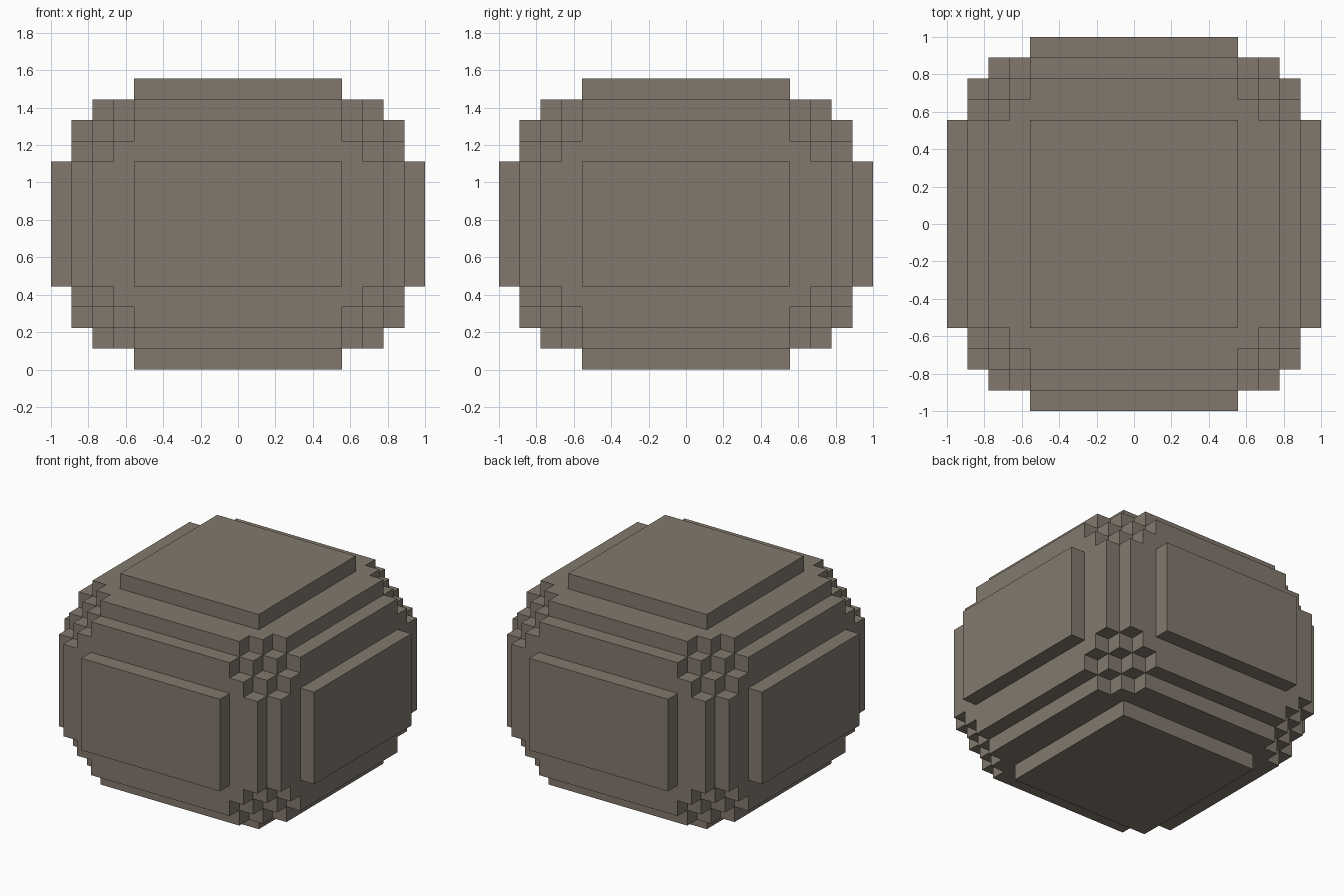
import bpy
import bmesh
from itertools import product
from mathutils import Vector

cube = bpy.data.objects.get("Cube")
if cube:
    bpy.data.objects.remove(cube, do_unlink=True)

UNIT = 1 / 9                 # one block
HALF = (9, 9, 7)             # half size in blocks along x, y, z
# Blocks present, as sorted insets from the three nearest outer sides:
# side plates, edge bars, and the two kinds of corner steps
STEPS = ((0, 4, 4), (1, 2, 4), (1, 3, 3), (2, 2, 3))


def cuts(half):
    """Grid lines along one axis; the wide middle cell has inset 4."""
    low = [-half + i for i in range(5)]
    return low + [-v for v in reversed(low)]


def filled(cell):
    if min(cell) < 0 or max(cell) > 8:
        return False
    insets = sorted(min(c, 8 - c) for c in cell)
    return any(all(a >= b for a, b in zip(insets, s)) for s in STEPS)


# Stone colour
stone = bpy.data.materials.new("warm grey stone")
stone.use_nodes = True
colour = (0.223, 0.191, 0.153, 1)
stone.diffuse_color = colour
stone.node_tree.nodes["Principled BSDF"].inputs["Base Color"].default_value = colour

# Outer skin: one quad wherever a filled cell meets an empty one
lines = [cuts(h) for h in HALF]
bm = bmesh.new()
for cell in product(range(9), repeat=3):
    if not filled(cell):
        continue
    for axis, side in product(range(3), (0, 1)):
        neighbour = list(cell)
        neighbour[axis] += 2 * side - 1
        if filled(neighbour):
            continue
        u, v = (axis + 1) % 3, (axis + 2) % 3
        quad = []
        for du, dv in ((0, 0), (1, 0), (1, 1), (0, 1)):
            p = Vector()
            p[axis] = lines[axis][cell[axis] + side]
            p[u] = lines[u][cell[u] + du]
            p[v] = lines[v][cell[v] + dv]
            p.z += HALF[2]
            quad.append(bm.verts.new(p * UNIT))
        bm.faces.new(quad if side else quad[::-1])
bmesh.ops.remove_doubles(bm, verts=bm.verts, dist=UNIT / 100)

mesh = bpy.data.meshes.new("stepped_boulder")
bm.to_mesh(mesh)
bm.free()
mesh.materials.append(stone)
boulder = bpy.data.objects.new("stepped_boulder", mesh)
bpy.context.collection.objects.link(boulder)
